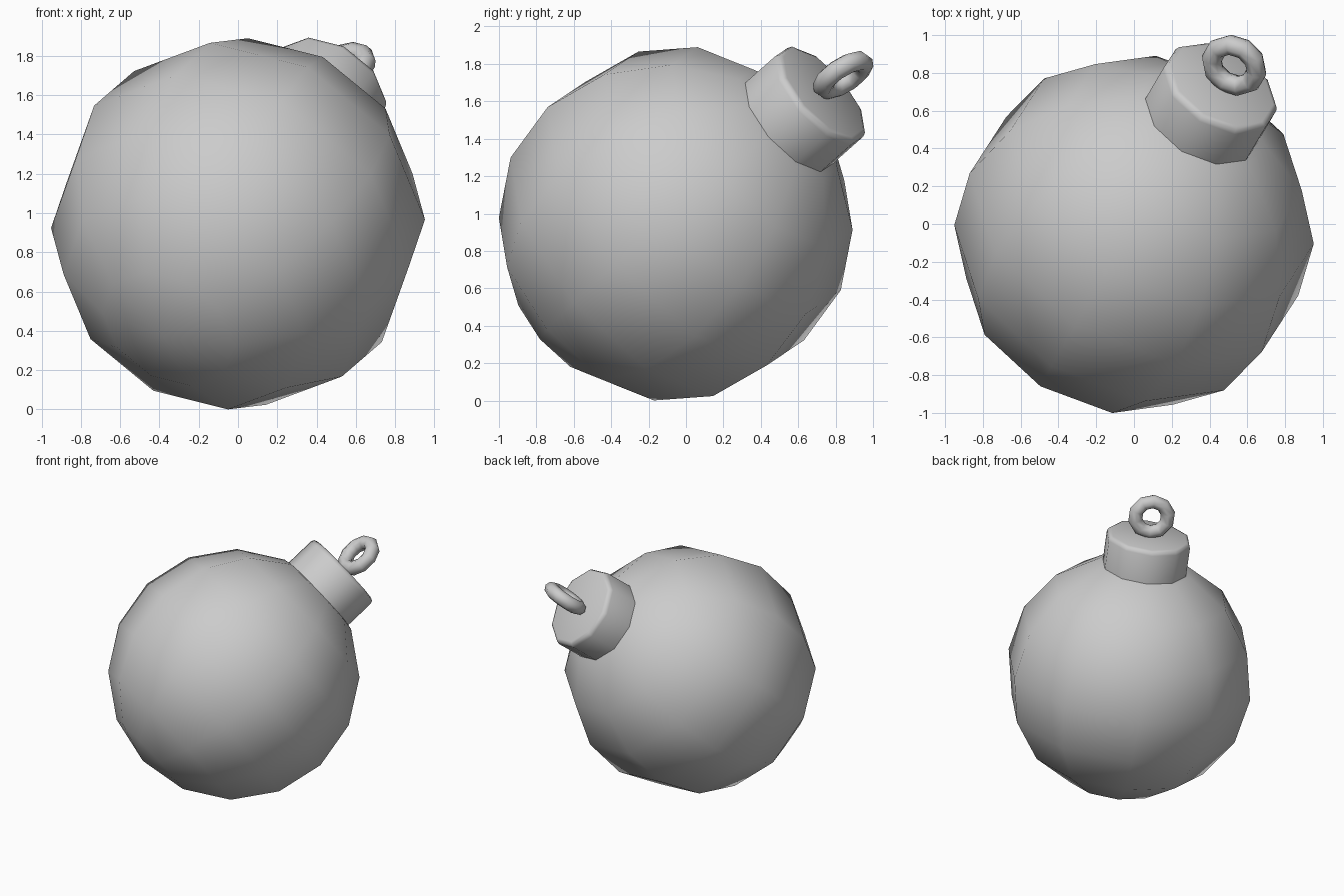
import bpy, bmesh
from math import sin, cos, pi, radians
from mathutils import Matrix, Vector

if "Cube" in bpy.data.objects:
    bpy.data.objects.remove(bpy.data.objects["Cube"])

SIDES = 10
CENTRE = Vector((0, -0.055, 0.945))
RADIUS = 0.953

# Tilted frame: local z runs from the ball centre out through the cap
axis = Vector((0.405, 0.684, 0.607)).normalized()
e1 = (Vector((0, 0, 1)) - axis * axis.z).normalized()
e2 = axis.cross(e1)
tilt = Matrix((e1, e2, axis)).transposed().to_4x4()
FRAME = Matrix.Translation(CENTRE) @ tilt @ Matrix.Rotation(radians(-1.4), 4, 'Z')


def finish(obj, name, angle):
    obj.name = name
    bpy.ops.object.select_all(action='DESELECT')
    obj.select_set(True)
    bpy.context.view_layer.objects.active = obj
    bpy.ops.object.shade_smooth_by_angle(angle=radians(angle))


def lathe(name, profile, angle):
    """Revolve (radius, height) points about the tilted axis."""
    bm = bmesh.new()
    verts = [bm.verts.new((r, 0, z)) for r, z in profile]
    edges = [bm.edges.new(p) for p in zip(verts, verts[1:])]
    bmesh.ops.spin(bm, geom=verts + edges, cent=(0, 0, 0), axis=(0, 0, 1),
                   angle=2 * pi, steps=SIDES)
    bmesh.ops.remove_doubles(bm, verts=bm.verts, dist=0.0005)
    bmesh.ops.recalc_face_normals(bm, faces=bm.faces)
    mesh = bpy.data.meshes.new(name)
    bm.transform(FRAME)
    bm.to_mesh(mesh)
    bm.free()
    obj = bpy.data.objects.new(name, mesh)
    bpy.context.collection.objects.link(obj)
    finish(obj, name, angle)


# Ball: ten segments, eight rings, smooth shaded
lathe("ball", [(RADIUS * sin(pi * i / 8), -RADIUS * cos(pi * i / 8))
               for i in range(9)], 60)

# Cap with a bevelled rim
lathe("cap", [(0, 0.86), (0.328, 0.86), (0.328, 1.12), (0.318, 1.145),
              (0.295, 1.155), (0, 1.155)], 50)

# Hanging ring standing on the cap
bpy.ops.mesh.primitive_torus_add(major_segments=10, minor_segments=8,
                                 major_radius=0.126, minor_radius=0.055)
ring = bpy.context.object
ring.data.transform(FRAME @ Matrix.Translation((0, 0, 1.309))
                    @ Matrix.Rotation(pi / 2, 4, 'Y'))
finish(ring, "hanging_ring", 60)
